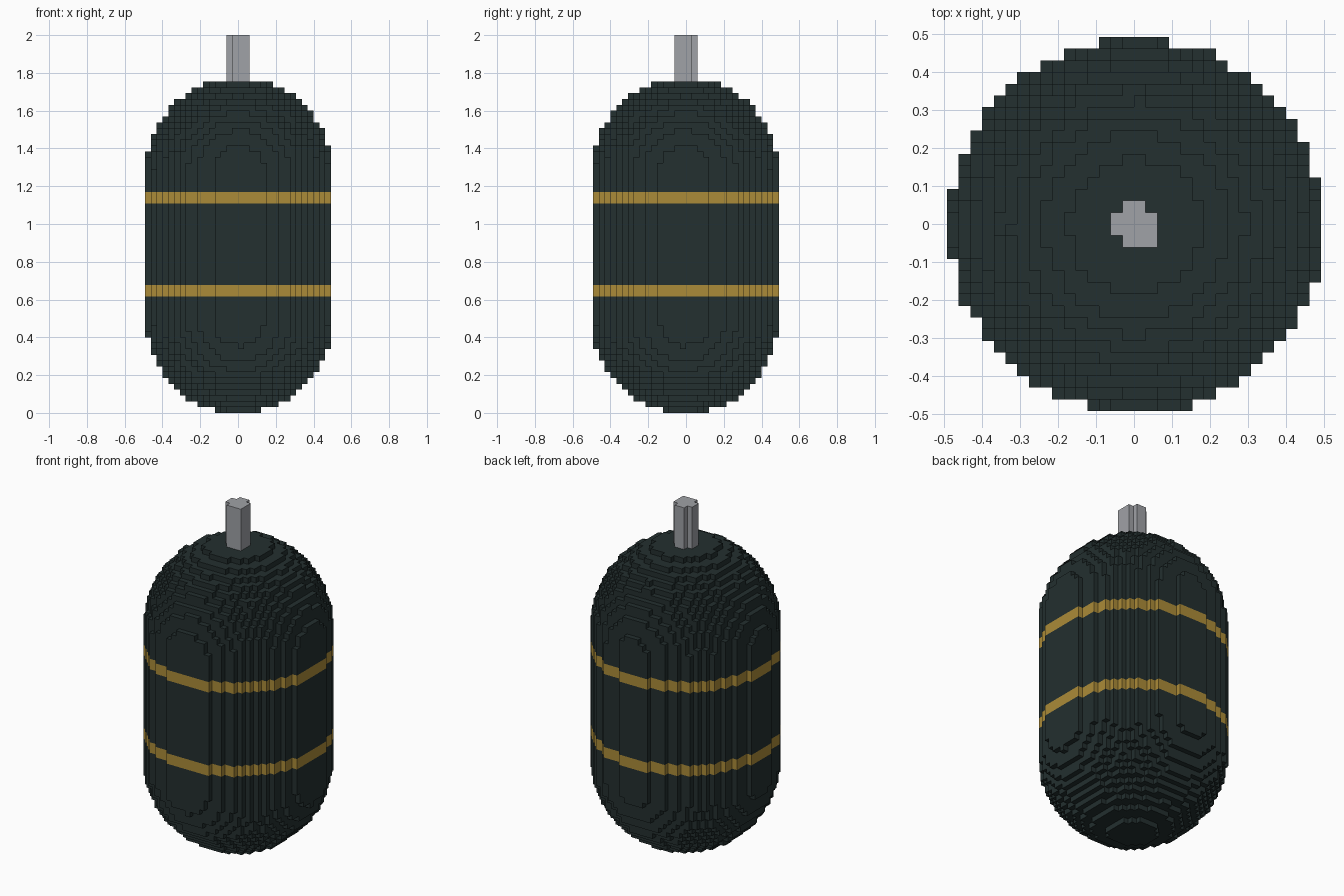
import bpy
import bmesh
from mathutils import Vector

cube = bpy.data.objects.get("Cube")
if cube:
    bpy.data.objects.remove(cube, do_unlink=True)

BLOCK = 2 / 65                 # edge of one block
HALF = 16                      # body half width, in blocks
HEIGHT, PIN_BASE = 65, 57
CENTRE = Vector((0.15, -0.15))  # axis sits slightly off the block grid
RADIUS_SQ, PIN_RADIUS_SQ = 255.4, 4.0
LOW_CENTRE, HIGH_CENTRE = 15.9, 41.6   # centres of the two round ends


def make_material(name, colour):
    mat = bpy.data.materials.new(name)
    mat.use_nodes = True
    mat.diffuse_color = (*colour, 1)
    mat.node_tree.nodes["Principled BSDF"].inputs["Base Color"].default_value = (*colour, 1)
    return mat


def solid(cell):
    """Is the block at this grid cell filled: a capsule with a pin on top."""
    x, y, z = (c + 0.5 for c in cell)
    if z < 0 or z > HEIGHT:
        return False
    across = (Vector((x, y)) - CENTRE).length_squared
    if z > PIN_BASE:
        return across < PIN_RADIUS_SQ
    rise = max(LOW_CENTRE - z, 0, z - HIGH_CENTRE)
    return across + rise * rise < RADIUS_SQ


def build_blocks(name, layers, material):
    """Mesh the outer block faces of a range of layers."""
    bm = bmesh.new()
    corners = {}

    def corner(point):
        if point not in corners:
            corners[point] = bm.verts.new(Vector(point) * BLOCK)
        return corners[point]

    span = range(-HALF, HALF)
    cells = [(x, y, z) for z in layers for y in span for x in span]
    for cell in filter(solid, cells):
        for axis in range(3):
            u, v = (axis + 1) % 3, (axis + 2) % 3
            for side in (0, 1):
                beside = list(cell)
                beside[axis] += 2 * side - 1
                if solid(beside):
                    continue
                quad = []
                for du, dv in ((0, 0), (1, 0), (1, 1), (0, 1)):
                    point = list(cell)
                    point[axis] += side
                    point[u] += du
                    point[v] += dv
                    quad.append(corner(tuple(point)))
                bm.faces.new(quad if side else quad[::-1])
    mesh = bpy.data.meshes.new(name)
    bm.to_mesh(mesh)
    bm.free()
    mesh.materials.append(material)
    obj = bpy.data.objects.new(name, mesh)
    bpy.context.collection.objects.link(obj)
    return obj


dark = make_material("dark green", (0.017, 0.029, 0.029))
gold = make_material("gold", (0.41, 0.26, 0.04))
grey = make_material("metal grey", (0.35, 0.36, 0.385))

# Capsule body in three sections, two flush bands and the top pin
build_blocks("lower_body", range(0, 20), dark)
build_blocks("lower_band", range(20, 22), gold)
build_blocks("middle_body", range(22, 36), dark)
build_blocks("upper_band", range(36, 38), gold)
build_blocks("upper_body", range(38, PIN_BASE), dark)
build_blocks("top_pin", range(PIN_BASE, HEIGHT), grey)
